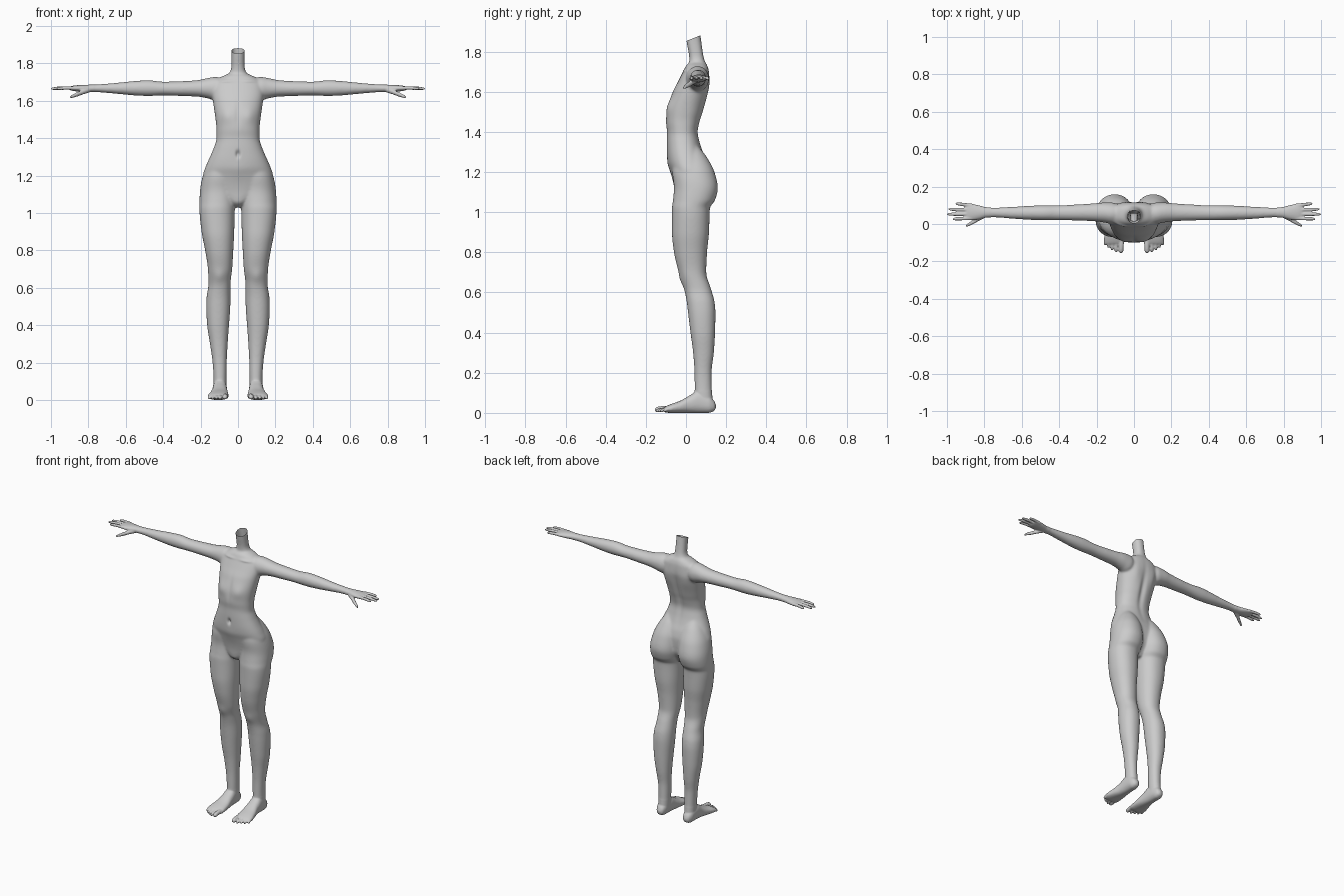
import bpy, bmesh, math
from mathutils import Vector

if "Cube" in bpy.data.objects:
    bpy.data.objects.remove(bpy.data.objects["Cube"])

bm = bmesh.new()


def interp(rows, steps=6):
    """Monotone cubic interpolation of rows along their first value."""
    n = len(rows)
    cols = len(rows[0])
    d = [[(rows[i + 1][c] - rows[i][c]) / (rows[i + 1][0] - rows[i][0]) for c in range(cols)]
         for i in range(n - 1)]

    def slope(i, c):
        if i == 0 or i == n - 1:
            return d[min(i, n - 2)][c]
        a, b = d[i - 1][c], d[i][c]
        return 2 * a * b / (a + b) if a * b > 0 else 0.0

    out = []
    for i in range(n - 1):
        h = rows[i + 1][0] - rows[i][0]
        for k in range(steps):
            t = k / steps
            row = []
            for c in range(cols):
                p, q, m0, m1 = rows[i][c], rows[i + 1][c], slope(i, c) * h, slope(i + 1, c) * h
                row.append((2*t**3 - 3*t*t + 1) * p + (t**3 - 2*t*t + t) * m0
                           + (3*t*t - 2*t**3) * q + (t**3 - t*t) * m1)
            out.append(row)
    return out + [list(rows[-1])]


def loft(rows, axis, power=2.0, side=1, seg=40):
    """Closed tube through rows (t, a0, a1, b0, b1) with superellipse sections."""
    rings = []
    for t, a0, a1, b0, b1 in interp(rows):
        ring = []
        for k in range(seg):
            w = 2 * math.pi * k / seg
            c, s = math.cos(w), math.sin(w)
            a = (a0 + a1) / 2 + (a1 - a0) / 2 * math.copysign(abs(c) ** (2 / power), c)
            b = (b0 + b1) / 2 + (b1 - b0) / 2 * math.copysign(abs(s) ** (2 / power), s)
            x, y, z = {'z': (a, b, t), 'x': (t, a, b), 'y': (a, t, b)}[axis]
            ring.append(bm.verts.new((x * side, y, z)))
        rings.append(ring)
    faces = [bm.faces.new(rings[0]), bm.faces.new(rings[-1])]
    for r, q in zip(rings, rings[1:]):
        for k in range(seg):
            j = (k + 1) % seg
            faces.append(bm.faces.new((r[k], r[j], q[j], q[k])))
    bmesh.ops.recalc_face_normals(bm, faces=faces)


def digit(axis, p, q, r0, r1, side, bend=0.0):
    """Rounded finger or toe from p to q along an axis."""
    ai = 'xyz'.index(axis)
    others = [i for i in range(3) if i != ai]
    rows = []
    for f, r in ((0, r0), (.45, (r0 + r1) / 2), (.6, (r0 + r1) / 2), (.88, r1), (.97, r1 * .7), (1, r1 * .25)):
        c = Vector(p).lerp(Vector(q), f)
        c.z += bend * math.sin(math.pi * f)
        u, v = c[others[0]], c[others[1]]
        rows.append((c[ai], u - r, u + r, v - r, v + r))
    loft(rows, axis, side=side, seg=16)


# torso and neck: z, half width, front, back
torso = [(1.03, .02, -.02, .06), (1.06, .06, -.05, .08), (1.12, .15, -.058, .11),
         (1.2, .187, -.075, .115), (1.25, .172, -.09, .105), (1.3, .15, -.095, .085),
         (1.35, .129, -.096, .069), (1.4, .115, -.095, .06), (1.45, .115, -.1, .07),
         (1.5, .12, -.097, .086), (1.6, .134, -.066, .11), (1.65, .14, -.04, .118),
         (1.7, .13, -.015, .115), (1.73, .085, .0, .107), (1.75, .045, .017, .095),
         (1.78, .036, .015, .087), (1.84, .035, .004, .078), (1.92, .039, -.008, .068)]
loft([(z, -w, w, f, b) for z, w, f, b in torso], 'z', 2.25, seg=64)

leg = [(1.33, .05, .11, .0, .06), (1.28, .02, .15, -.05, .1), (1.2, .004, .188, -.068, .142),
       (1.12, .004, .203, -.06, .159), (1.06, .01, .206, -.065, .145), (1.02, .017, .206, -.07, .119),
       (.9, .02, .195, -.07, .115), (.8, .025, .176, -.06, .105), (.7, .031, .161, -.036, .101),
       (.62, .04, .158, -.01, .124), (.55, .04, .168, .004, .143), (.5, .041, .17, .01, .147),
       (.4, .048, .165, .022, .145), (.3, .055, .15, .035, .139), (.2, .06, .136, .042, .128),
       (.12, .061, .131, .043, .129), (.04, .063, .13, .045, .135)]
foot = [(.149, .09, .105, .025, .04), (.14, .075, .12, .01, .06), (.11, .065, .132, 0, .09),
        (.06, .06, .135, 0, .11), (.02, .057, .138, 0, .088), (-.03, .052, .15, 0, .06),
        (-.08, .05, .16, 0, .042), (-.105, .054, .155, .003, .03), (-.112, .06, .145, .008, .022)]
arm = [(.06, .02, .09, 1.63, 1.71), (.12, 0, .115, 1.6, 1.728), (.16, .008, .115, 1.612, 1.722),
       (.22, .015, .11, 1.622, 1.71), (.3, .018, .105, 1.625, 1.705), (.4, .02, .1, 1.628, 1.702),
       (.48, .02, .1, 1.625, 1.71), (.55, .022, .098, 1.628, 1.706), (.65, .028, .092, 1.637, 1.696),
       (.75, .035, .088, 1.645, 1.688), (.79, .034, .09, 1.646, 1.686), (.83, .025, .1, 1.647, 1.685),
       (.87, .02, .108, 1.651, 1.682), (.895, .022, .11, 1.656, 1.677), (.905, .03, .1, 1.661, 1.672)]

for s in (1, -1):
    loft(leg, 'z', 2.15, s)
    loft(foot, 'y', 2.3, s)
    loft(arm, 'x', 2.0, s)
    # fingers: base y, tip y, tip x
    for y0, y1, x1 in ((.031, .026, .97), (.053, .052, 1.0), (.076, .079, .993), (.099, .109, .955)):
        digit('x', (.865, y0, 1.667), (x1, y1, 1.664), .0105, .0078, s, .003)
    digit('x', (.79, .052, 1.662), (.9, -.012, 1.618), .016, .0085, s)
    # toes: x, tip y, radius
    for x0, y1, r in ((.067, -.155, .0145), (.093, -.151, .0095), (.114, -.141, .0092),
                      (.133, -.128, .009), (.151, -.113, .009)):
        digit('y', (x0, -.07, .02), (x0 + .003, y1, r), r, r * .9, s, .004)

me = bpy.data.meshes.new("body")
bm.to_mesh(me)
bm.free()
body = bpy.data.objects.new("body", me)
bpy.context.collection.objects.link(body)
bpy.context.view_layer.objects.active = body
body.select_set(True)

# fuse the parts into one skin
rm = body.modifiers.new("fuse", 'REMESH')
rm.mode = 'VOXEL'
rm.voxel_size = .0045
bpy.ops.object.modifier_apply(modifier=rm.name)

# blend the joints, sparing hands and feet
grp = body.vertex_groups.new(name="blend")
grp.add([v.index for v in body.data.vertices if abs(v.co.x) < .77 and v.co.z > .11], 1, 'REPLACE')
for name, count, group in (("blend", 30, "blend"), ("soften", 2, "")):
    sm = body.modifiers.new(name, 'SMOOTH')
    sm.factor = .5
    sm.iterations = count
    sm.vertex_group = group
    bpy.ops.object.modifier_apply(modifier=sm.name)

# surface detail: centre, radii, push along y
marks = [((0, -.095, 1.315), (.011, .05, .018), .014),                          # navel
         ((0, .085, 1.5), (.02, .05, .14), -.011),                              # spine
         ((0, -.09, 1.53), (.014, .05, .07), .004),                             # breastbone
         ((0, -.085, 1.22), (.06, .05, .05), -.004)]                            # belly
for s in (1, -1):
    marks += [((s * .06, -.08, 1.52), (.035, .06, .04), -.007),                 # chest
              ((s * .07, .11, 1.6), (.035, .05, .06), -.0 + .006),              # shoulder blade
              ((s * .1, -.03, .66), (.03, .04, .035), -.006),                   # kneecap
              ((s * .06, .0, 1.705), (.04, .03, .008), -.005)]                  # collarbone
for v in body.data.vertices:
    for c, r, push in marks:
        q = sum(((v.co[i] - c[i]) / r[i]) ** 2 for i in range(3))
        if q < 9:
            v.co.y += push * math.exp(-q)

# open slanted neck cut
bm = bmesh.new()
bm.from_mesh(body.data)
bmesh.ops.bisect_plane(bm, geom=bm.verts[:] + bm.edges[:] + bm.faces[:], plane_co=(0, .035, 1.866),
                       plane_no=Vector((0, -.4, 1)).normalized(), clear_outer=True)
low = min(v.co.z for v in bm.verts)
bmesh.ops.translate(bm, verts=bm.verts[:], vec=(0, 0, -low))
bm.to_mesh(body.data)
bm.free()
bpy.ops.object.shade_smooth()
